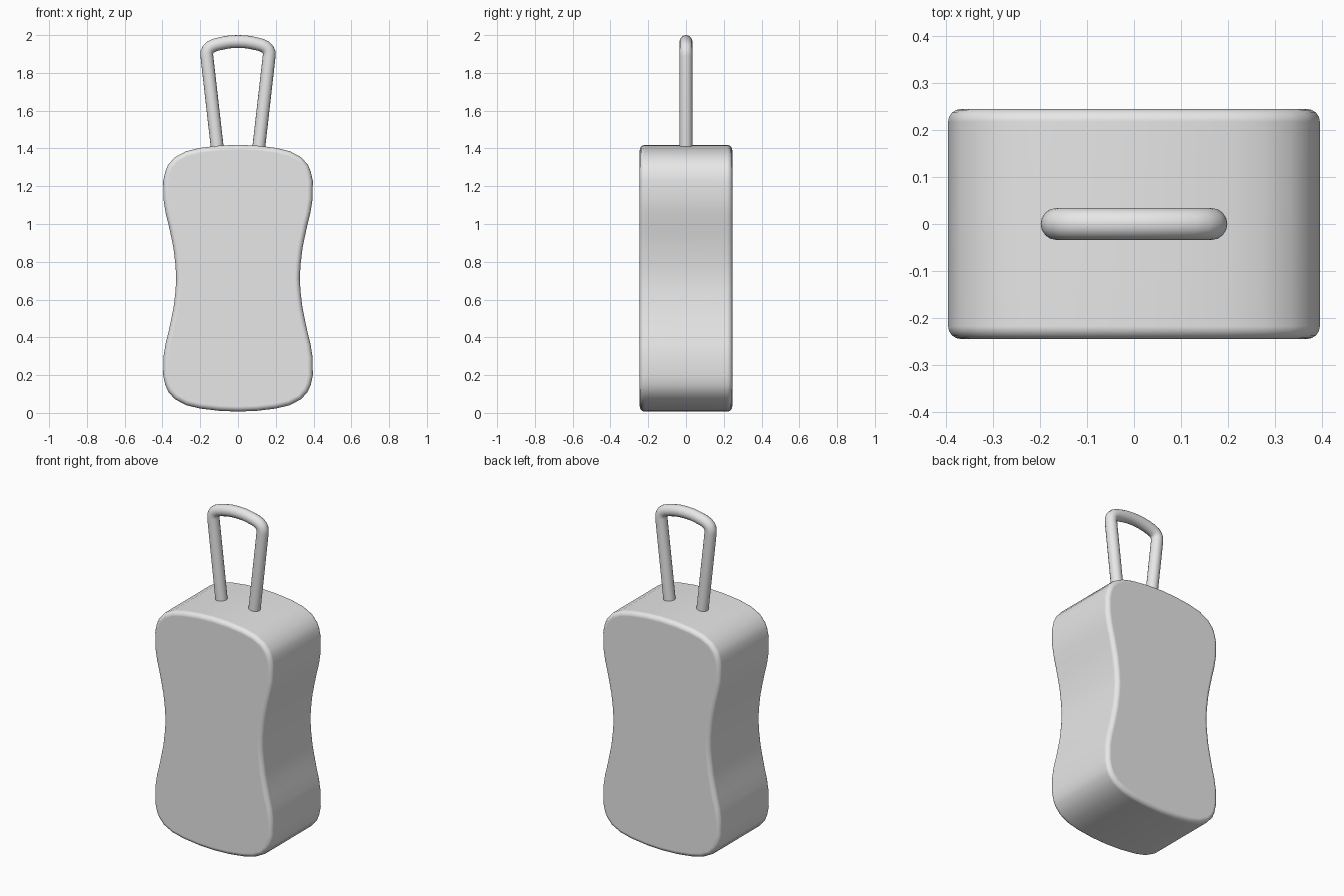
import bpy
import bmesh
from math import radians

cube = bpy.data.objects.get("Cube")
if cube:
    bpy.data.objects.remove(cube, do_unlink=True)

grey = bpy.data.materials.new("light_grey")
grey.use_nodes = True
colour = (0.8, 0.8, 0.8, 1)
grey.diffuse_color = colour
grey.node_tree.nodes["Principled BSDF"].inputs["Base Color"].default_value = colour

MID_Z = 0.713
HALF_DEPTH = 0.245


def link(name, data):
    obj = bpy.data.objects.new(name, data)
    bpy.context.collection.objects.link(obj)
    data.materials.append(grey)
    return obj


# Waisted body: one quarter of the outline, mirrored twice, then extruded
quarter = [(0.327, 0), (0.331, 0.07), (0.341, 0.155), (0.354, 0.22), (0.368, 0.285),
           (0.384, 0.35), (0.395, 0.42), (0.396, 0.515), (0.385, 0.565), (0.37, 0.6),
           (0.335, 0.64), (0.275, 0.672), (0.2, 0.69), (0.1, 0.702), (0, 0.706)]
right_half = [(x, -z) for x, z in quarter[:0:-1]] + quarter
outline = right_half + [(-x, z) for x, z in right_half[-2:0:-1]]

bm = bmesh.new()
front = bm.faces.new([bm.verts.new((x, -HALF_DEPTH, MID_Z + z)) for x, z in outline])
extruded = bmesh.ops.extrude_face_region(bm, geom=[front], use_keep_orig=True)
back_verts = [v for v in extruded["geom"] if isinstance(v, bmesh.types.BMVert)]
bmesh.ops.translate(bm, verts=back_verts, vec=(0, 2 * HALF_DEPTH, 0))
bmesh.ops.recalc_face_normals(bm, faces=bm.faces)
for face in bm.faces:
    face.smooth = True
mesh = bpy.data.meshes.new("body")
bm.to_mesh(mesh)
bm.free()
body = link("body", mesh)

# Softly rounded front and back rims
bevel = body.modifiers.new("rim", "BEVEL")
bevel.width = 0.027
bevel.segments = 4
bevel.limit_method = "ANGLE"
bevel.angle_limit = radians(60)
body.modifiers.new("normals", "WEIGHTED_NORMAL")

# Hanging loop: a round tube along a mirrored path
side = [(0.106, 1.37), (0.165, 1.89), (0.165, 1.908), (0.158, 1.925), (0.144, 1.938),
        (0.122, 1.948), (0.085, 1.957), (0.045, 1.964), (0, 1.966)]
path = side + [(-x, z) for x, z in side[-2::-1]]
curve = bpy.data.curves.new("hanging_loop", "CURVE")
curve.dimensions = "3D"
curve.bevel_depth = 0.034
curve.bevel_resolution = 6
curve.use_fill_caps = True
spline = curve.splines.new("POLY")
spline.points.add(len(path) - 1)
for point, (x, z) in zip(spline.points, path):
    point.co = (x, 0, z, 1)
loop = link("hanging_loop", curve)

# Turn the loop into a smooth mesh
bpy.ops.object.select_all(action="DESELECT")
loop.select_set(True)
bpy.context.view_layer.objects.active = loop
bpy.ops.object.convert(target="MESH")
bpy.ops.object.shade_smooth_by_angle(angle=radians(50))
